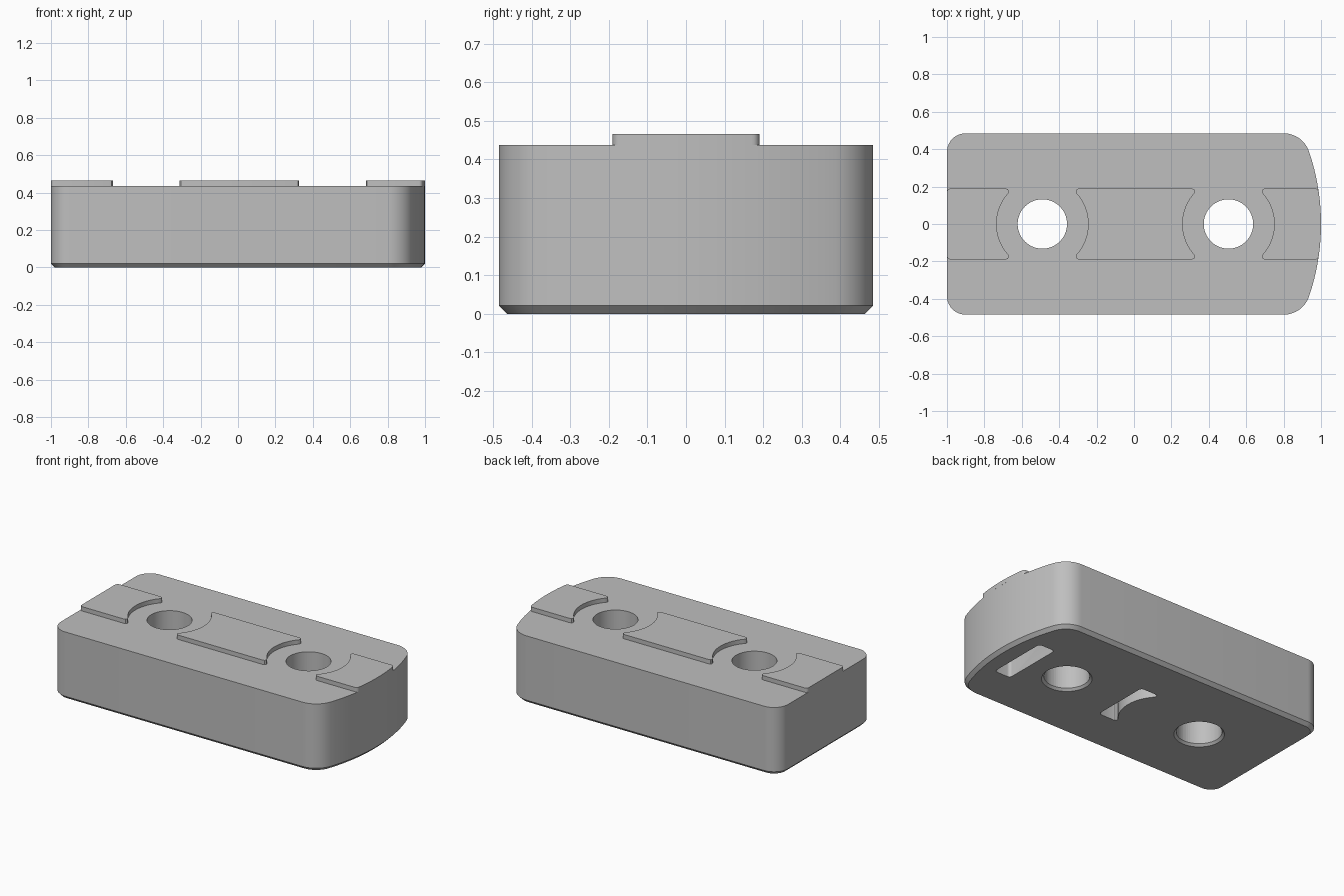
import bpy
import bmesh
from math import sin, cos, radians, asin, sqrt

cube = bpy.data.objects.get("Cube")
if cube:
    bpy.data.objects.remove(cube, do_unlink=True)

TOP, PAD_TOP = 0.437, 0.465
HALF_W, PAD_W = 0.485, 0.19
HOLES = (-0.49, 0.505)
NOSE_R, NOSE_X = 1.2, -0.2

grey = bpy.data.materials.new("plain_grey")
grey.use_nodes = True
colour = (0.52, 0.52, 0.52, 1)
grey.diffuse_color = colour
grey.node_tree.nodes["Principled BSDF"].inputs["Base Color"].default_value = colour


def arc(cx, cy, r, start, end, steps=10):
    angles = [radians(start + (end - start) * i / steps) for i in range(steps + 1)]
    return [(cx + r * cos(a), cy + r * sin(a)) for a in angles]


def mirrored(half):
    """Close an outline from its upper half, listed from +x to -x."""
    return half + [(x, -y) for x, y in reversed(half) if abs(y) > 1e-5]


def prism(name, outline, z0, z1, chamfer=0):
    """Extrude a counter-clockwise outline, with an optional chamfered foot."""
    bm = bmesh.new()
    base = bm.faces.new([bm.verts.new((x, y, z0)) for x, y in outline])
    ext = bmesh.ops.extrude_face_region(bm, geom=[base])
    for v in ext["geom"]:
        if isinstance(v, bmesh.types.BMVert):
            v.co.z = z1
    bmesh.ops.recalc_face_normals(bm, faces=bm.faces)
    if chamfer:
        rim = [e for e in bm.edges if all(v.co.z == z0 for v in e.verts)]
        bmesh.ops.bevel(bm, geom=rim, offset=chamfer, segments=1, affect='EDGES')
    mesh = bpy.data.meshes.new(name)
    bm.to_mesh(mesh)
    bm.free()
    mesh.materials.append(grey)
    obj = bpy.data.objects.new(name, mesh)
    bpy.context.collection.objects.link(obj)
    return obj


def activate(obj):
    bpy.ops.object.select_all(action='DESELECT')
    obj.select_set(True)
    bpy.context.view_layer.objects.active = obj


def cut(target, cutter):
    activate(target)
    mod = target.modifiers.new("cut", 'BOOLEAN')
    mod.operation, mod.solver, mod.object = 'DIFFERENCE', 'EXACT', cutter
    bpy.ops.object.modifier_apply(modifier=mod.name)
    bpy.data.objects.remove(cutter, do_unlink=True)


def scoop(cx, side, r=0.245, half_w=PAD_W):
    """Upper half of an end hollowed around a hole, from the centre line to the tip."""
    limit = asin(0.165 / r)
    pts = [(cx + side * r * cos(limit * i / 12), r * sin(limit * i / 12)) for i in range(13)]
    tip = pts[-1][0]
    return pts + [(tip - side * 0.003, 0.177), (tip + side * 0.004, 0.187),
                  (tip + side * 0.016, half_w)]


# Main block: blunt -x end, gently bowed +x end
nose = arc(NOSE_X, 0, NOSE_R, 0, 18.9, 12)
shoulder = arc(0.8, 0.342, 0.143, 18.9, 90)[1:]
tail = arc(-0.9, HALF_W - 0.1, 0.1, 90, 180)
block = prism("block", mirrored(nose + shoulder + tail), 0, TOP, 0.021)

# Through holes with a countersunk lower rim
for hx in HOLES:
    cut(block, prism("hole_cutter", arc(hx, 0, 0.132, 0, 354.375, 63), -0.1, 0.6))
    bpy.ops.mesh.primitive_cone_add(vertices=64, radius1=0.166, radius2=0.126,
                                    depth=0.04, location=(hx, 0, 0))
    cone = bpy.context.object
    cone.data.materials.append(grey)
    cut(block, cone)

# Two blind pockets in the underside
straight = arc(0.86, 0.18, 0.02, 0, 90, 4) + arc(0.785, 0.18, 0.02, 90, 180, 4)
cut(block, prism("straight_pocket", mirrored(straight), -0.1, 0.15))
hollow = arc(0.085, PAD_W - 0.02, 0.02, 0, 90, 4) + scoop(-0.2, 1)[::-1]
cut(block, prism("hollow_pocket", mirrored(hollow), -0.1, 0.15))

# Raised pads, hollowed around the holes
left_x, right_x = HOLES
rear_half = scoop(left_x, -1) + arc(-0.98, PAD_W - 0.02, 0.02, 90, 180, 5)
centre_half = scoop(right_x, -1) + scoop(left_x, 1)[::-1]
bow = [(NOSE_X + sqrt(NOSE_R ** 2 - y * y), y) for y in [0.17 * i / 8 for i in range(9)]]
corner = arc(bow[-1][0] - 0.02, PAD_W - 0.02, 0.02, 0, 90, 5)[1:]
front_half = bow + corner + scoop(right_x, 1)[::-1]
# The centre pad is listed tip to tip
pads = [prism("blunt_end_pad", mirrored(rear_half), TOP, PAD_TOP),
        prism("centre_pad", mirrored(scoop(right_x, -1) + scoop(left_x, 1)[::-1]), TOP, PAD_TOP),
        prism("bowed_end_pad", mirrored(front_half), TOP, PAD_TOP)]

for obj in [block] + pads:
    activate(obj)
    bpy.ops.object.shade_smooth_by_angle(angle=radians(30))
